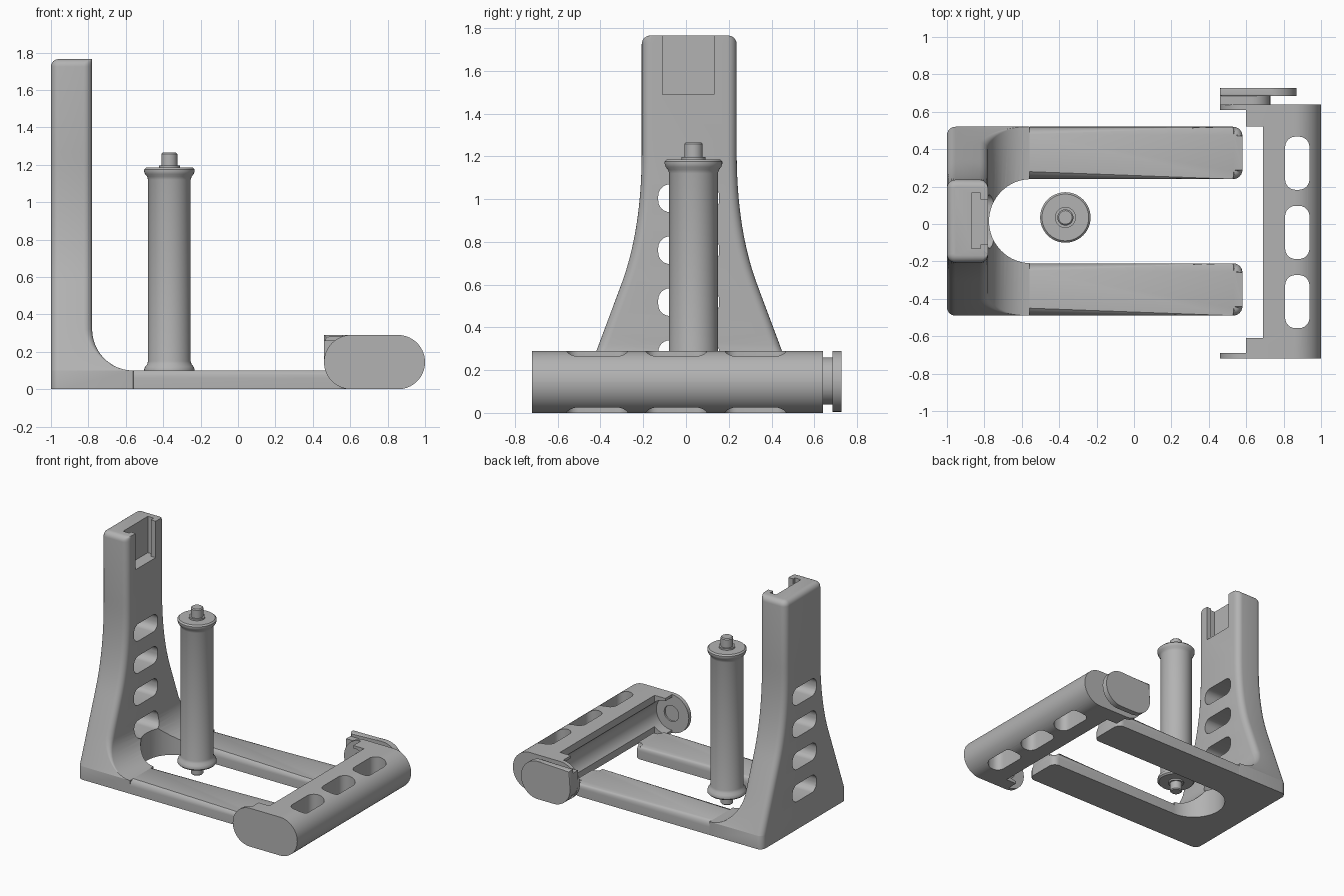
import bpy, bmesh, math

if "Cube" in bpy.data.objects:
    bpy.data.objects.remove(bpy.data.objects["Cube"], do_unlink=True)

grey = bpy.data.materials.new("plain grey")
grey.use_nodes = True
grey.diffuse_color = (0.45, 0.45, 0.45, 1)
for node in grey.node_tree.nodes:
    if node.type == 'BSDF_PRINCIPLED':
        node.inputs["Base Color"].default_value = (0.45, 0.45, 0.45, 1)

MID = 0.015      # y centre of the stand
WALL = -0.78     # inner face of the column


def finish(name, bm):
    bmesh.ops.recalc_face_normals(bm, faces=bm.faces[:])
    mesh = bpy.data.meshes.new(name)
    bm.to_mesh(mesh)
    bm.free()
    mesh.materials.append(grey)
    obj = bpy.data.objects.new(name, mesh)
    bpy.context.scene.collection.objects.link(obj)
    return obj


def rounded(u0, u1, v0, v1, radii, n=6):
    """Rounded rectangle; radii run from the high-u high-v corner anticlockwise."""
    pts = []
    corners = ((u1, v1, -1, -1), (u0, v1, 1, -1), (u0, v0, 1, 1), (u1, v0, -1, 1))
    for i, ((u, v, su, sv), r) in enumerate(zip(corners, radii)):
        if r == 0:
            pts.append((u, v))
            continue
        for k in range(n + 1):
            a = (i + k / n) * math.pi / 2
            pts.append((u + su * r + r * math.cos(a), v + sv * r + r * math.sin(a)))
    return pts


def disc(u, v, r, n=64):
    return [(u + r * math.cos(2 * math.pi * k / n), v + r * math.sin(2 * math.pi * k / n))
            for k in range(n)]


def loft(bm, rings):
    loops = [[bm.verts.new(p) for p in ring] for ring in rings]
    for a, b in zip(loops, loops[1:]):
        for k in range(len(a)):
            j = (k + 1) % len(a)
            bm.faces.new((a[k], a[j], b[j], b[k]))
    bm.faces.new(loops[0][::-1])
    bm.faces.new(loops[-1])
    return loops


def prism(name, pts, axis, lo, hi, bevel=0, rule=None):
    """Extrude an outline along an axis; bevel the cap edges that pass the rule."""
    place = {'x': lambda u, v, t: (t, u, v), 'y': lambda u, v, t: (u, t, v),
             'z': lambda u, v, t: (u, v, t)}[axis]
    bm = bmesh.new()
    loops = loft(bm, [[place(u, v, t) for u, v in pts] for t in (lo, hi)])
    if bevel:
        caps = [set(l) for l in loops]
        edges = [e for e in bm.edges if any(set(e.verts) <= c for c in caps)
                 and (rule is None or rule(e))]
        bmesh.ops.bevel(bm, geom=edges, offset=bevel, segments=5, profile=0.5,
                        affect='EDGES', clamp_overlap=False)
    return finish(name, bm)


def cut(obj, cutters):
    bpy.context.view_layer.objects.active = obj
    for c in cutters:
        c.hide_render = True
        mod = obj.modifiers.new("cut", 'BOOLEAN')
        mod.operation = 'DIFFERENCE'
        mod.solver = 'EXACT'
        mod.object = c
        bpy.ops.object.modifier_apply(modifier=mod.name)
        bpy.data.objects.remove(c, do_unlink=True)


def box(x0, x1, y0, y1, z0, z1):
    return prism("cutter", [(x0, y0), (x1, y0), (x1, y1), (x0, y1)], 'z', z0, z1)


# Column: stacked rounded sections, flaring at the foot
def half_width(z):
    if z <= 0.1:
        return 0.505
    if z <= 0.6:
        return 0.505 - 0.374 * (z - 0.1)
    if z >= 1.22:
        return 0.222
    lo, hi = 0.0, 1.0
    for _ in range(30):
        t = (lo + hi) / 2
        if 0.6 * (1 - t) ** 2 + 1.714 * t * (1 - t) + 1.22 * t * t < z:
            lo = t
        else:
            hi = t
    return 0.222 + 0.096 * (1 - t) ** 2


def front_x(z):
    if z >= 0.32:
        return WALL
    return -0.56 - math.sqrt(max(0, 0.22 ** 2 - (0.32 - max(z, 0.1)) ** 2))


levels = [(0, 0)]
levels += [(0.32 - 0.22 * math.cos(k * math.pi / 24), 0) for k in range(13)]
levels += [(0.32 + 0.05 * k, 0) for k in range(1, 20)]
levels += [(1.725 + 0.04 * math.sin(k * math.pi / 12), 0.04 * (1 - math.cos(k * math.pi / 12)))
           for k in range(7)]
rings = []
for z, inset in levels:
    w = half_width(z) - inset
    rf = max(0.001, 0.045 * min(1, (z - 0.1) / 0.22)) - inset * 0.9
    rb = 0.045 - inset * 0.9
    rings.append([(x, y, z) for x, y in rounded(-1 + inset, front_x(z), MID - w, MID + w,
                                                (rf, rb, rb, rf))])
bm = bmesh.new()
loft(bm, rings)
column = finish("column", bm)

cutters = [prism("cutter", disc(-0.55, MID, 0.225), 'z', -0.1, 0.6)]
for i in range(4):
    z = 0.275 + 0.243 * i
    cutters.append(prism("cutter", rounded(-0.13, 0.155, z - 0.065, z + 0.065, (0.055,) * 4),
                         'x', -1.2, -0.3))
cutters.append(box(-0.87, -0.82, -0.13, 0.165, 1.49, 2))
cutters.append(box(-0.83, -0.7, -0.11, 0.13, 1.49, 2))
cut(column, cutters)

# Two base arms, rounded on top and at the free end
for name, y0, y1 in (("front_arm", -0.49, -0.21), ("back_arm", 0.24, 0.52)):
    prism(name, rounded(-0.56, 0.58, y0, y1, (0.05, 0, 0, 0.05)), 'z', 0, 0.1, 0.04,
          lambda e: all(v.co.z > 0.05 for v in e.verts) and any(v.co.x > -0.55 for v in e.verts))

# Cross rail: capsule bar with end plates and a cradle for the grip
cross_rail = prism("cross_rail", rounded(0.46, 1, 0, 0.29, (0.1449,) * 4, 14), 'y',
                   -0.72, 0.64, 0.012)
cutters = [box(0.3, 0.69, -0.61, 0.52, -0.1, 0.5),
           box(0.3, 0.6, -0.69, 0.61, -0.1, 0.5),
           prism("cutter", disc(0.605, 0.145, 0.125), 'y', -0.689, 0.609),
           prism("cutter", disc(0.605, 0.145, 0.06, 32), 'y', -0.702, 0.622)]
for y in (-0.415, -0.045, 0.325):
    cutters.append(prism("cutter", rounded(0.808, 0.938, y - 0.142, y + 0.142, (0.055,) * 4),
                         'z', -0.1, 0.5))
cut(cross_rail, cutters)

# Latch on the back end of the rail
prism("latch_neck", rounded(0.46, 0.73, 0.04, 0.26, (0.1, 0, 0.1, 0.1)), 'y', 0.635, 0.69)
prism("latch_plate", rounded(0.46, 0.87, 0.005, 0.29, (0.14, 0, 0.14, 0.14), 10), 'y',
      0.685, 0.728, 0.01)

# Upright grip: lathed tube, flanges and end bolts, symmetric about its middle
half = [(0, 0.63), (0.036, 0.63), (0.043, 0.623), (0.043, 0.562), (0.056, 0.562),
        (0.056, 0.55), (0.125, 0.55), (0.135, 0.54), (0.135, 0.53), (0.13, 0.515),
        (0.119, 0.502), (0.114, 0.485)]
profile = half + [(r, -z) for r, z in reversed(half)]
bm = bmesh.new()
verts = [bm.verts.new((-0.367 + r, 0.035, 0.635 + z)) for r, z in profile]
edges = [bm.edges.new(pair) for pair in zip(verts, verts[1:])]
bmesh.ops.spin(bm, geom=verts + edges, cent=(-0.367, 0.035, 0), axis=(0, 0, 1),
               angle=2 * math.pi, steps=48)
bmesh.ops.remove_doubles(bm, verts=bm.verts[:], dist=0.0005)
finish("grip", bm)

# Smooth shading with crisp corners
bpy.ops.object.select_all(action='DESELECT')
for obj in bpy.context.scene.objects:
    if obj.type == 'MESH':
        obj.select_set(True)
        bpy.context.view_layer.objects.active = obj
bpy.ops.object.shade_smooth_by_angle(angle=math.radians(32))
